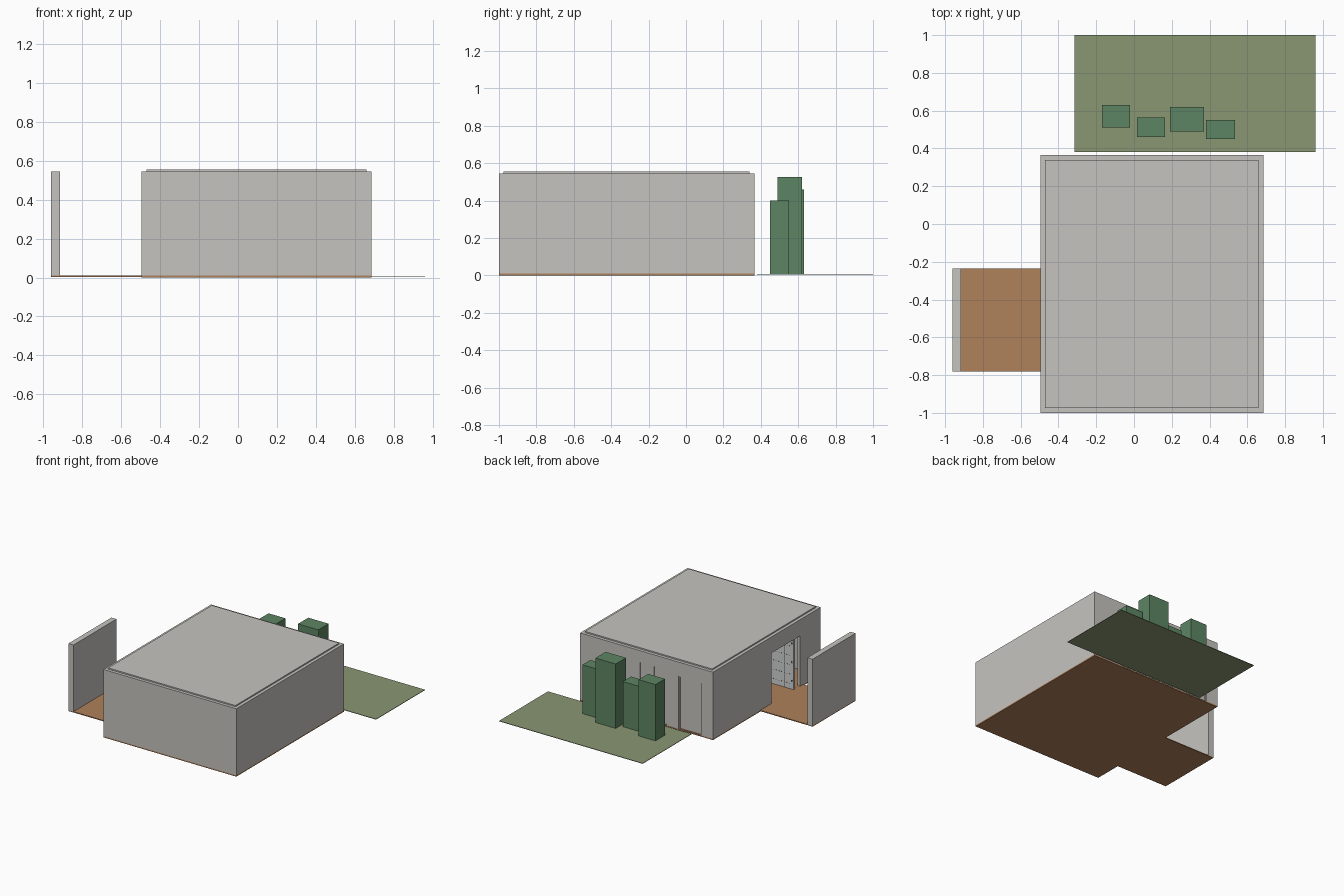
import bpy
import bmesh
from mathutils import Vector

if "Cube" in bpy.data.objects:
    bpy.data.objects.remove(bpy.data.objects["Cube"], do_unlink=True)


def material(name, r, g, b):
    m = bpy.data.materials.new(name)
    m.use_nodes = True
    m.diffuse_color = (r, g, b, 1)
    m.node_tree.nodes["Principled BSDF"].inputs["Base Color"].default_value = (r, g, b, 1)
    return m


plaster = material("plaster", 0.56, 0.55, 0.52)
terracotta = material("terracotta", 0.43, 0.22, 0.105)
grass = material("grass", 0.255, 0.31, 0.17)
hedge = material("hedge", 0.11, 0.235, 0.125)
pale_paint = material("pale paint", 0.63, 0.64, 0.64)
dark_metal = material("dark metal", 0.08, 0.08, 0.08)


def finish(bm, name, mat):
    bmesh.ops.recalc_face_normals(bm, faces=bm.faces)
    mesh = bpy.data.meshes.new(name)
    bm.to_mesh(mesh)
    bm.free()
    mesh.materials.append(mat)
    obj = bpy.data.objects.new(name, mesh)
    bpy.context.collection.objects.link(obj)
    return obj


def box(name, mat, xs, ys, zs):
    bm = bmesh.new()
    bmesh.ops.create_cube(bm, size=1)
    for v in bm.verts:
        v.co = [lim[0] if c < 0 else lim[1] for c, lim in zip(v.co, (xs, ys, zs))]
    return finish(bm, name, mat)


def wall(name, axis, span, faces, openings=()):
    """Upright slab along x or y; each opening is (start, end, top) and reaches the floor."""
    outline = [(span[0], TOP), (span[0], FLOOR)]
    for a, b, top in openings:
        outline += [(a, FLOOR), (a, top), (b, top), (b, FLOOR)]
    outline += [(span[1], FLOOR), (span[1], TOP)]
    near, far = faces
    place = (lambda u, d, z: (u, d, z)) if axis == "x" else (lambda u, d, z: (d, u, z))
    bm = bmesh.new()
    face = bm.faces.new([bm.verts.new(place(u, near, z)) for u, z in outline])
    ext = bmesh.ops.extrude_face_region(bm, geom=[face], use_keep_orig=True)
    moved = [g for g in ext["geom"] if isinstance(g, bmesh.types.BMVert)]
    bmesh.ops.translate(bm, verts=moved, vec=Vector(place(0, far - near, 0)))
    return finish(bm, name, plaster)


FLOOR, TOP, T = 0.01, 0.545, 0.025
X0, X1, Y0, Y1 = -0.495, 0.685, -1.0, 0.365

# House floor, walls and roof
box("house_floor", terracotta, (X0, X1), (Y0, Y1), (0, FLOOR))
door = (-0.39, -0.19, 0.435)
window = (-0.085, 0.42, 0.455)
wall("front_wall", "x", (X0, X1), (Y0, Y0 + T))
wall("back_wall", "x", (X0, X1), (Y1 - T, Y1), [door, window])
wall("left_wall", "y", (Y0 + T, Y1 - T), (X1 - T, X1))
wall("right_wall", "y", (Y0 + T, Y1 - T), (X0, X0 + T), [(-0.74, -0.375, 0.415)])
box("roof_slab", plaster, (X0 + T, X1 - T), (Y0 + T, Y1 - T), (TOP - 0.02, TOP + 0.01))

# Back door and row of tall windows, set back in their openings
back = Y1 - T


def glazed(name, a, b, top):
    f = 0.008
    box(name + "_panel", plaster, (a + f, b - f), (back + 0.004, back + 0.012), (FLOOR, top - f))
    for i, u in enumerate((a, b - f)):
        box(f"{name}_jamb_{i}", plaster, (u, u + f), (back, back + 0.018), (FLOOR, top))
    box(name + "_head", plaster, (a + f, b - f), (back, back + 0.018), (top - f, top))


glazed("back_door", *door)
step = (window[1] - window[0]) / 4
for i in range(4):
    glazed(f"window_{i}", window[0] + i * step, window[0] + (i + 1) * step, window[2])

# Panelled leaf standing open inside the patio doorway
box("open_leaf", pale_paint, (-0.49, -0.29), (-0.685, -0.665), (FLOOR, 0.41))
box("leaf_joint", dark_metal, (-0.415, -0.411), (-0.666, -0.663), (FLOOR, 0.41))
for i in range(3):
    z = 0.07 + i * 0.15
    box(f"leaf_hinge_{i}", dark_metal, (-0.482, -0.472), (-0.666, -0.66), (z, z + 0.015))
for i in range(5):
    z = 0.05 + i * 0.075
    for j in range(7):
        x = -0.46 + j * 0.024
        box(f"leaf_stud_{i}_{j}", dark_metal, (x, x + 0.008), (-0.666, -0.663), (z, z + 0.004))

# Patio with its screen wall
box("patio", terracotta, (-0.96, X0), (-0.78, -0.235), (0.003, FLOOR))
box("screen_wall", plaster, (-0.96, -0.915), (-0.78, -0.235), (FLOOR, TOP))

# Lawn and clipped hedge blocks
box("lawn", grass, (-0.315, 0.96), (0.38, 1.0), (0.004, 0.008))
blocks = [(-0.17, -0.02, 0.51, 0.63, 0.46), (0.015, 0.165, 0.46, 0.565, 0.37),
          (0.19, 0.37, 0.49, 0.62, 0.525), (0.38, 0.535, 0.45, 0.55, 0.40)]
for i, (xa, xb, ya, yb, h) in enumerate(blocks):
    box(f"hedge_block_{i}", hedge, (xa, xb), (ya, yb), (0.008, h))
